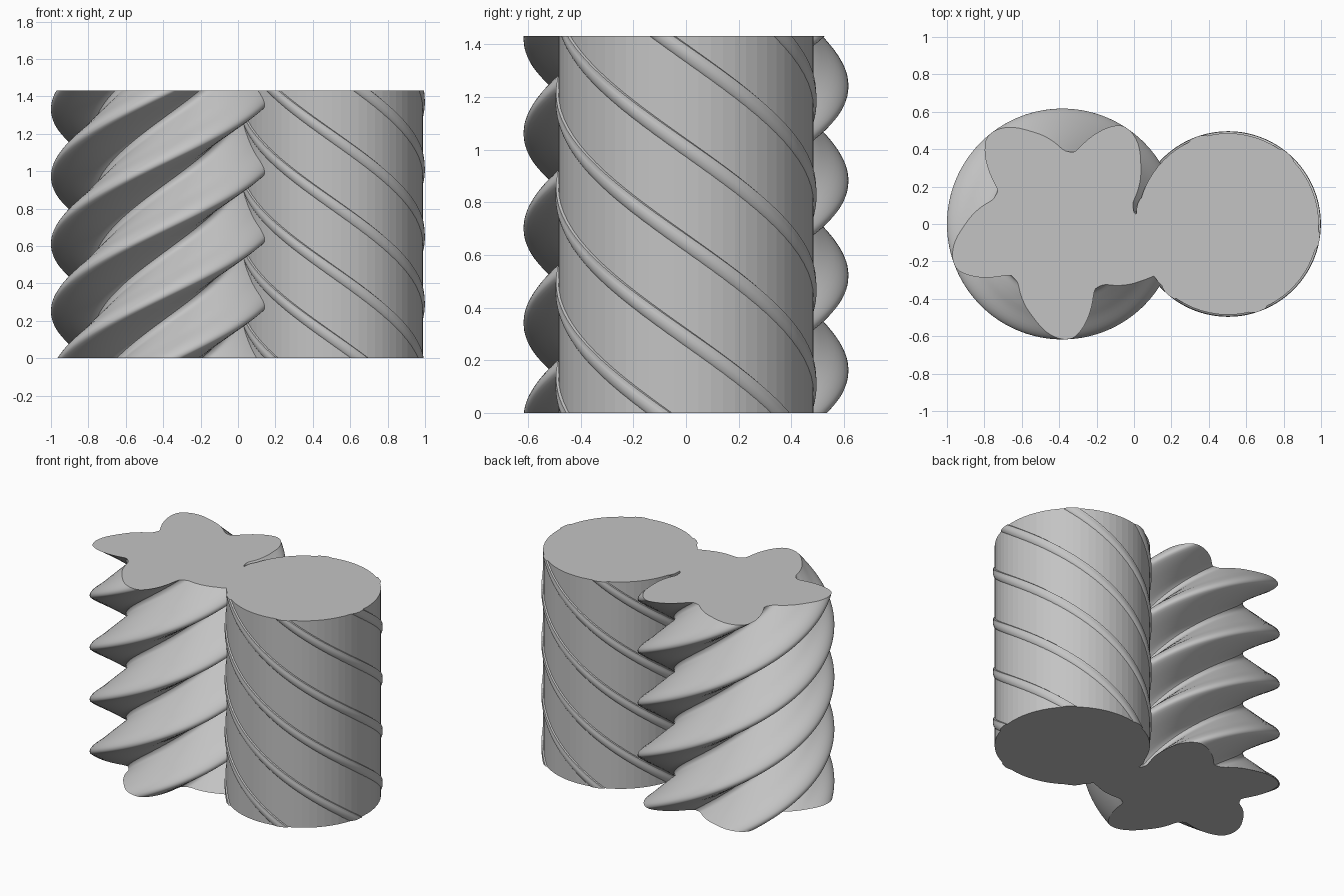
import bpy, bmesh, math

if "Cube" in bpy.data.objects:
    bpy.data.objects.remove(bpy.data.objects["Cube"])

H = 1.432          # rotor length
LEAD = 0.36        # height per lobe along the helix

grey = bpy.data.materials.new("machined grey")
grey.diffuse_color = (0.55, 0.55, 0.55, 1)
grey.use_nodes = True
grey.node_tree.nodes["Principled BSDF"].inputs["Base Color"].default_value = grey.diffuse_color


def smooth_profile(points, count, samples):
    """Repeat one lobe (degrees, radius) around the axis with a periodic spline."""
    step = 360 / count
    ring = [(a + step * k, r) for k in range(count) for a, r in points]
    n = len(ring)
    out = []
    for i in range(n):
        p = []
        for j in (i - 1, i, i + 1, i + 2):
            a, r = ring[j % n]
            p.append((a + 360 * (j // n), r))
        for s in range(samples):
            t = s / samples
            out.append([0.5 * (2 * p[1][c] + (p[2][c] - p[0][c]) * t
                        + (2 * p[0][c] - 5 * p[1][c] + 4 * p[2][c] - p[3][c]) * t * t
                        + (3 * p[1][c] - p[0][c] - 3 * p[2][c] + p[3][c]) * t ** 3)
                        for c in (0, 1)])
    return out


def rotor(name, profile, x, twist, slices):
    """Loft the profile from bottom to top; the profile is given at the top end."""
    bm = bmesh.new()
    rings = []
    for k in range(slices + 1):
        z = H * k / slices
        turn = twist * (z - H)
        rings.append([bm.verts.new((x + r * math.cos(math.radians(a + turn)),
                                    r * math.sin(math.radians(a + turn)), z))
                      for a, r in profile])
    n = len(profile)
    for lo, hi in zip(rings, rings[1:]):
        for i in range(n):
            j = (i + 1) % n
            bm.faces.new((lo[i], lo[j], hi[j], hi[i]))
    bm.faces.new(rings[-1])
    bm.faces.new(rings[0][::-1])
    mesh = bpy.data.meshes.new(name)
    bm.to_mesh(mesh)
    bm.free()
    mesh.materials.append(grey)
    ob = bpy.data.objects.new(name, mesh)
    bpy.context.collection.objects.link(ob)
    bpy.ops.object.select_all(action='DESELECT')
    ob.select_set(True)
    bpy.context.view_layer.objects.active = ob
    bpy.ops.object.shade_smooth_by_angle(angle=math.radians(30))
    return ob


# Male rotor: five asymmetric lobes, right-handed twist
male_lobe = [(7.5, .398), (12.5, .388), (17.5, .398), (23, .435), (30, .482),
             (37, .525), (45, .58), (51, .608), (56, .617), (60.5, .606),
             (66.5, .552), (73, .475)]
rotor("male_rotor", smooth_profile(male_lobe, 5, 3), -0.383, 72 / LEAD, 120)

# Female rotor: six thin teeth with curved flutes, left-handed twist
female_tooth = [(-17, .483), (-14, .493), (-11, .496), (-8, .494), (-5, .485),
                (-5.6, .40), (-2, .325), (8.6, .268), (20, .29), (32, .38), (39, .45)]
rotor("female_rotor", smooth_profile(female_tooth, 6, 3), 0.503, -60 / LEAD, 100)

# Plain drum filling the flutes so only the tooth tips stand proud
bpy.ops.mesh.primitive_cylinder_add(vertices=64, radius=0.485, depth=H,
                                    location=(0.503, 0, H / 2))
drum = bpy.context.object
drum.name = "female_rotor_drum"
drum.data.materials.append(grey)
